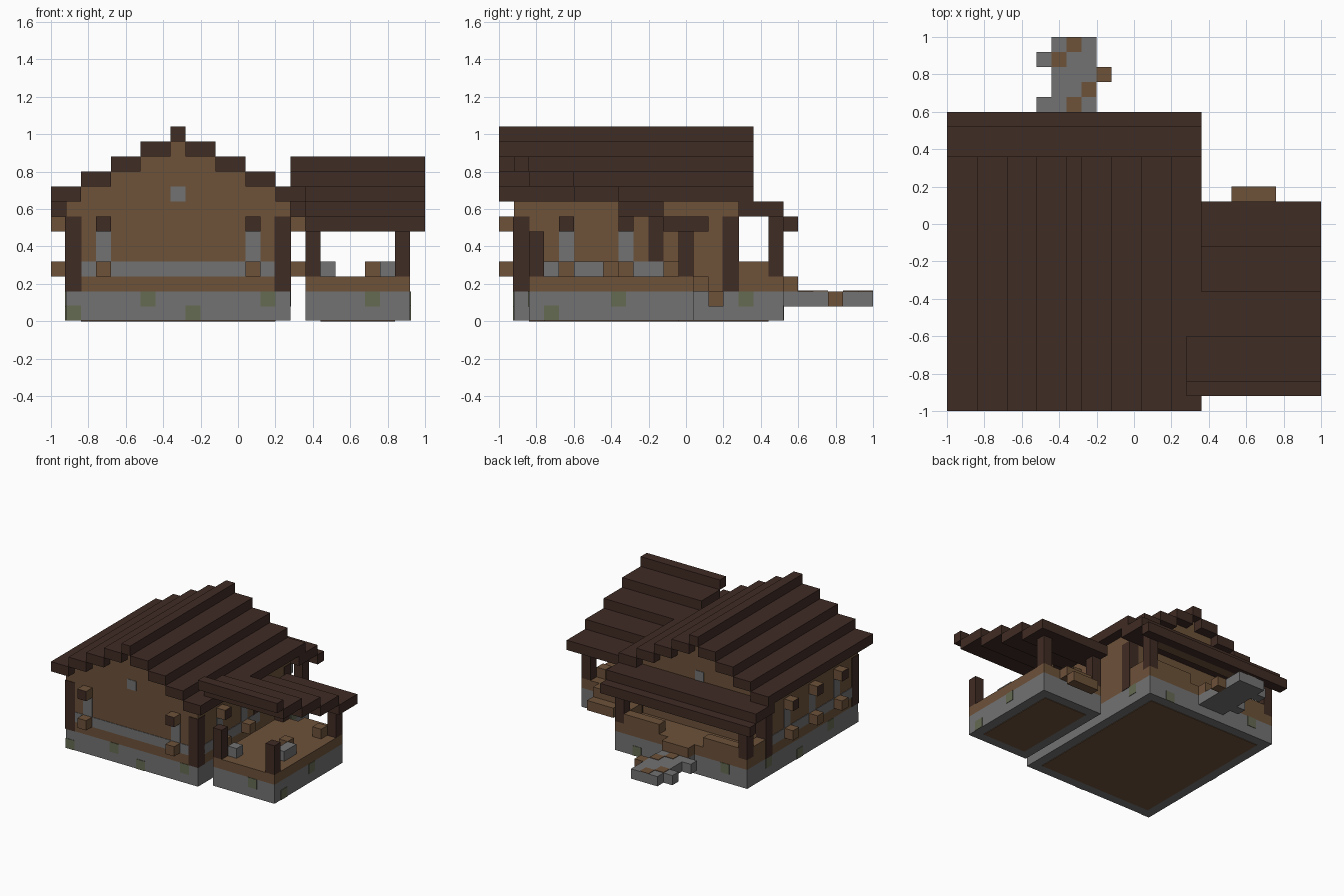
import bpy
import bmesh

cube = bpy.data.objects.get("Cube")
if cube:
    bpy.data.objects.remove(cube, do_unlink=True)

U = 0.08      # block size
T = 0.004     # thickness of painted plates


def material(name, rgb):
    m = bpy.data.materials.new(name)
    m.use_nodes = True
    m.diffuse_color = (*rgb, 1)
    m.node_tree.nodes["Principled BSDF"].inputs["Base Color"].default_value = (*rgb, 1)
    return m


DARK = material("dark_timber", (0.051, 0.025, 0.018))
WOOD = material("brown_wood", (0.153, 0.084, 0.042))
STONE = material("grey_stone", (0.170, 0.170, 0.170))
MOSS = material("moss", (0.130, 0.145, 0.085))


def boxes(name, mat, *spans, end=None):
    """One object from boxes (x0, x1, y0, y1, z0, z1); end = (direction, material) recolours faces."""
    bm = bmesh.new()
    for x0, x1, y0, y1, z0, z1 in spans:
        vs = bmesh.ops.create_cube(bm, size=1)["verts"]
        for v in vs:
            v.co = (x1 if v.co.x > 0 else x0,
                    y1 if v.co.y > 0 else y0,
                    z1 if v.co.z > 0 else z0)
    bm.normal_update()
    if end:
        for f in bm.faces:
            if f.normal.x * end[0][0] + f.normal.y * end[0][1] > 0.9:
                f.material_index = 1
    me = bpy.data.meshes.new(name)
    bm.to_mesh(me)
    bm.free()
    me.materials.append(mat)
    if end:
        me.materials.append(end[1])
    ob = bpy.data.objects.new(name, me)
    bpy.context.collection.objects.link(ob)
    return ob


# House extents
X0, X1, Y0, Y1, YP = -0.92, 0.28, -0.92, 0.28, 0.52
MID = -0.32
# Annex extents
AX0, AX1, AY0, AY1 = 0.36, 0.92, -0.84, 0.04

# Foundations, earth undersides and floors
for name, (a, b, c, d) in {"house": (X0, X1, Y0, YP), "annex": (AX0, AX1, AY0, AY1)}.items():
    boxes(name + "_foundation", STONE, (a, b, c, d, T, 0.16))
    boxes(name + "_earth_underside", WOOD, (a + U, b - U, c + U, d - U, 0, T))
    boxes(name + "_floor", WOOD, (a, b, c, d, 0.16, 0.24))

# Walls
boxes("house_walls", WOOD, (X0, X1, Y0, Y1, 0.24, 0.64))
boxes("corner_posts", DARK, *[
    (x - T, x + U + T, y - T, y + U + T, 0.16, 0.56)
    for x in (X0, X1 - U) for y in (Y0, Y1 - U)])

# Stepped gable and roof
gable, tiers = [], []
for i in range(5):
    z = 0.64 + i * U
    inner = 0.52 - 2 * U * i
    if inner > 0:
        gable.append((MID - inner, MID + inner, Y0, Y1, z, z + U))
        for s in (-1, 1):
            a, b = sorted((MID + s * inner, MID + s * (inner + 2 * U)))
            tiers.append((a, b, -1, 0.36, z, z + U))
gable.append((MID - U / 2, MID + U / 2, Y0, Y1, 0.88, 0.96))
# trim the top pair of tiers and add the ridge
boxes("gable_fill", WOOD, *gable)
boxes("house_roof", DARK, *tiers, (MID - U / 2, MID + U / 2, -1, 0.36, 0.96, 1.04))

# Back porch roof, posts, rails and step
boxes("porch_roof", DARK, (-1, 0.36, Y1, YP, 0.56, 0.64), (-1, 0.36, YP, 0.6, 0.48, 0.56))
boxes("porch_posts", DARK, *[(x, x + U, YP - U, YP, 0.24, 0.56) for x in (X0, X1 - U)])
boxes("porch_beam", WOOD, (X0 + U, X1 - U, YP - U, YP, 0.48, 0.56))
boxes("porch_rails", WOOD,
      (X0, X0 + U, Y1, YP - U, 0.24, 0.32), (X1 - U, X1, Y1, YP - U, 0.24, 0.32),
      (X0 + U, -0.52, YP - U, YP, 0.24, 0.32), (-0.12, X1 - U, YP - U, YP, 0.24, 0.32))
boxes("porch_step", WOOD, (-0.44, -0.2, YP, 0.6, 0.16, 0.24))

# Annex roof stepping down to the back
boxes("annex_roof", DARK,
      (0.28, 1, -0.92, -0.84, 0.80, 0.88), (0.28, 1, -0.84, -0.60, 0.72, 0.80),
      *[(AX0, 1, -0.60 + 3 * U * i, -0.36 + 3 * U * i, 0.64 - U * i, 0.72 - U * i) for i in range(3)])
boxes("annex_posts", DARK, *[
    (x, x + U, y, y + U, 0.24, 0.48) for x in (AX0, AX1 - U) for y in (AY0, AY1 - U)])
boxes("annex_steps", WOOD, (0.52, 0.76, 0.04, 0.12, 0.16, 0.24), (0.52, 0.76, 0.12, 0.2, 0.08, 0.16))
boxes("annex_stone_seats", STONE, (0.44, 0.52, -0.76, -0.68, 0.24, 0.32),
      (0.76, 0.84, -0.6, -0.44, 0.24, 0.32))
boxes("annex_wood_seats", WOOD, (0.68, 0.76, -0.44, -0.36, 0.24, 0.32),
      (0.76, 0.84, -0.12, -0.04, 0.24, 0.32))

# Windows: grey panes with a log end above and below each
for x in (-0.76, 0.04):
    boxes("front_window", STONE, (x, x + U, Y0 - T, Y0, 0.32, 0.48))
    boxes("front_log_low", WOOD, (x, x + U, -1, Y0, 0.24, 0.32))
    boxes("front_log_high", WOOD, (x, x + U, -1, Y0, 0.48, 0.56), end=((0, -1), DARK))
for side, wall in ((-1, X0), (1, X1)):
    a, b = sorted((wall, wall + side * U))
    p, q = sorted((wall, wall + side * T))
    rows = (-0.68, -0.36, -0.04) if side < 0 else (-0.68, -0.36)
    for y in rows:
        boxes("side_window", STONE, (p, q, y, y + U, 0.32, 0.48))
        boxes("side_log_low", WOOD, (a, b, y, y + U, 0.24, 0.32))
        boxes("side_log_high", WOOD, (a, b, y, y + U, 0.48, 0.56), end=((side, 0), DARK))
    boxes("side_stone_band", STONE, (p, q, Y0 + U, -0.12 if side > 0 else Y1 - U, 0.24, 0.32))
boxes("front_stone_band", STONE, (X0 + U, X1 - U, Y0 - T, Y0, 0.24, 0.32))
boxes("gable_windows", STONE, *[
    (MID - U / 2, MID + U / 2, y, y + T, 0.64, 0.72) for y in (Y0 - T, Y1)])
boxes("door_post", DARK, (X1, X1 + T, -0.2, -0.12, 0.32, 0.56))

# Moss patches on the foundations
moss = [(x, x + U, Y0 - T, Y0, z, z + U)
        for x, z in ((-0.92, T), (-0.52, U), (-0.28, T), (0.12, U))]
moss.append((0.68, 0.76, AY0 - T, AY0, U, 2 * U))
moss += [(AX1, AX1 + T, y, y + U, z, z + U) for y, z in ((-0.76, T), (-0.4, U))]
moss.append((X1, X1 + T, 0.28, 0.36, U, 2 * U))
moss += [(X0 - T, X0, y, y + U, z, z + U) for y, z in ((-0.6, U), (-0.2, T), (0.2, U))]
moss += [(x, x + U, YP, YP + T, z, z + U) for x, z in ((-0.76, U), (0.04, T))]
boxes("moss_patches", MOSS, *moss)

# Garden path: rows of stone with some earthy blocks
boxes("path_stones", STONE, (-0.44, -0.2, YP, 1, 0.08, 0.16),
      *[(-0.52, -0.44, y, y + U, 0.08, 0.16) for y in (0.6, 0.84)])
boxes("path_side_block", WOOD, (-0.2, -0.12, 0.76, 0.84, 0.08, 0.16))
boxes("path_earth", WOOD, *[
    (x, x + U, y, y + U, 0.16, 0.16 + T)
    for x, y in ((-0.36, 0.92), (-0.44, 0.84), (-0.28, 0.68), (-0.36, 0.6))])
